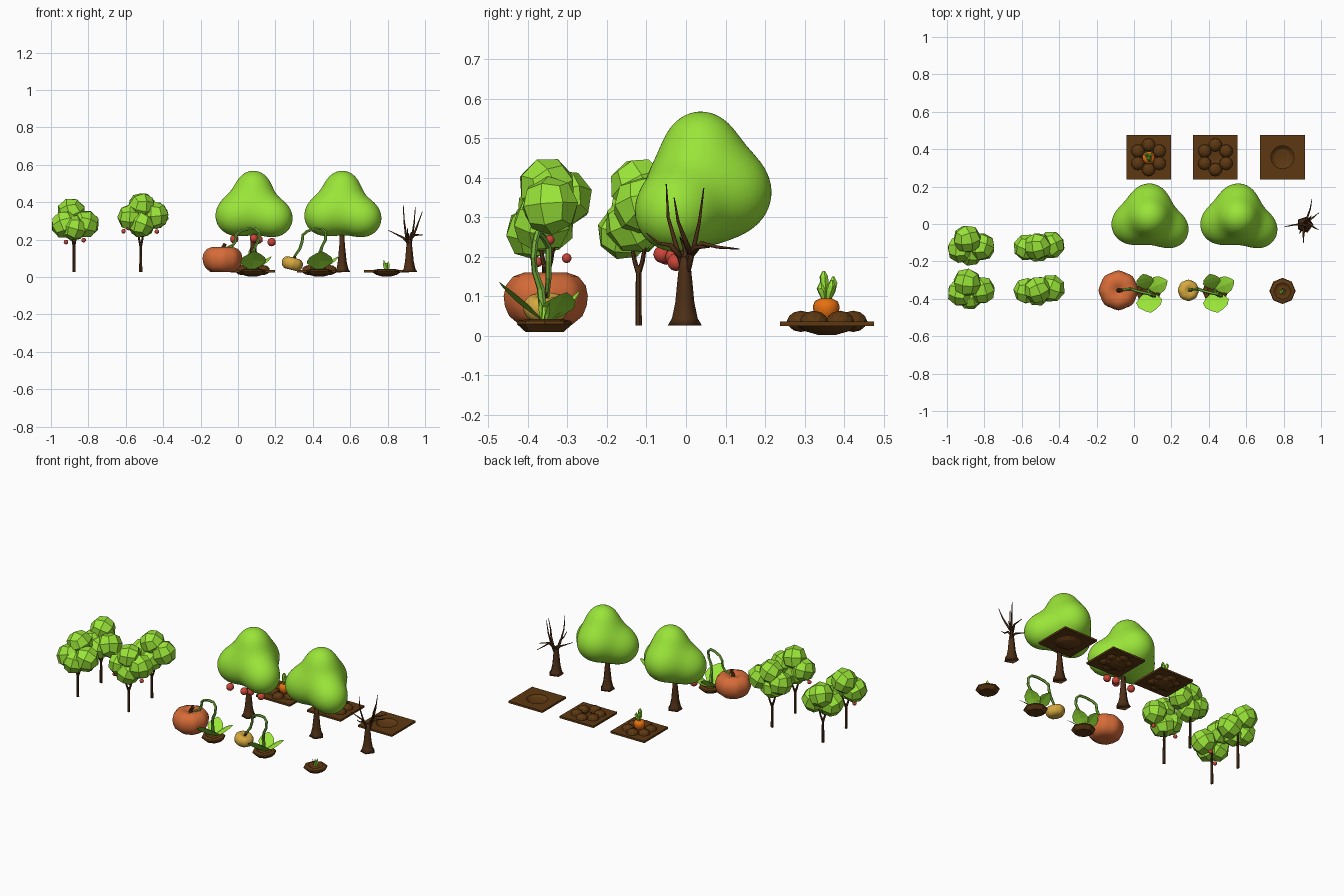
import bpy, bmesh, math, random
from mathutils import Vector, Euler

if "Cube" in bpy.data.objects:
    bpy.data.objects.remove(bpy.data.objects["Cube"])

random.seed(4)
TAU = math.tau

def mat(name, r, g, b):
    m = bpy.data.materials.new(name)
    m.diffuse_color = (r, g, b, 1)
    m.use_nodes = True
    m.node_tree.nodes["Principled BSDF"].inputs["Base Color"].default_value = m.diffuse_color
    return m

GREEN = mat("leaf_green", 0.32, 0.78, 0.04)
DARKGREEN = mat("stem_green", 0.20, 0.5, 0.05)
BARK = mat("bark", 0.075, 0.028, 0.008)
SOIL = mat("soil", 0.11, 0.04, 0.006)
ORANGE = mat("pumpkin_orange", 0.68, 0.15, 0.04)
YELLOW = mat("pumpkin_yellow", 0.68, 0.40, 0.05)
CARROT = mat("carrot_orange", 0.8, 0.16, 0.005)
RED = mat("fruit_red", 0.6, 0.06, 0.04)

def finish(bm, name, m, loc=(0, 0, 0), smooth=False):
    bmesh.ops.recalc_face_normals(bm, faces=bm.faces)
    for f in bm.faces:
        f.smooth = smooth
    me = bpy.data.meshes.new(name)
    bm.to_mesh(me)
    bm.free()
    me.materials.append(m)
    ob = bpy.data.objects.new(name, me)
    ob.location = loc
    bpy.context.collection.objects.link(ob)
    return ob

def loft(bm, rings, caps=True):
    vs = [[bm.verts.new(p) for p in r] for r in rings]
    n = len(vs[0])
    for a, b in zip(vs, vs[1:]):
        for i in range(n):
            bm.faces.new((a[i], a[(i + 1) % n], b[(i + 1) % n], b[i]))
    if caps:
        bm.faces.new(vs[0][::-1])
        bm.faces.new(vs[-1])

def lathe(bm, prof, n, rib=lambda a: 1):
    loft(bm, [[(r * rib(TAU * i / n) * math.cos(TAU * i / n), r * rib(TAU * i / n) * math.sin(TAU * i / n), z)
               for i in range(n)] for r, z in prof])

def tube(bm, pts, radii, n=6):
    pts = [Vector(p) for p in pts]
    side, rings = Vector((0.3, 1, 0.1)), []
    for i, (p, r) in enumerate(zip(pts, radii)):
        t = (pts[min(i + 1, len(pts) - 1)] - pts[max(i - 1, 0)]).normalized()
        side = (side - t * side.dot(t)).normalized()
        up = t.cross(side)
        rings.append([p + r * (math.cos(TAU * k / n) * side + math.sin(TAU * k / n) * up) for k in range(n)])
    loft(bm, rings)

def ball(bm, c, r, subdiv=2, squash=1):
    for v in bmesh.ops.create_icosphere(bm, subdivisions=subdiv, radius=r)['verts']:
        v.co = Vector((v.co.x, v.co.y, v.co.z * squash)) + Vector(c)

def faceted_blob(bm, c, r):
    rot = Euler([random.uniform(-0.5, 0.5) for _ in range(3)]).to_matrix()
    tmp = bmesh.new()
    bmesh.ops.create_cube(tmp, size=1)
    bmesh.ops.subdivide_edges(tmp, edges=tmp.edges, cuts=1, use_grid_fill=True)
    new = {v: bm.verts.new(rot @ v.co.normalized() * r + Vector(c)) for v in tmp.verts}
    for f in tmp.faces:
        bm.faces.new([new[v] for v in f.verts])
    tmp.free()

def leaf(bm, root, tip, w, arch=0.006):
    root, tip = Vector(root), Vector(tip)
    side = (tip - root).cross(Vector((0, 0, 1))).normalized()
    rows = []
    for t, k in ((0, .15), (.2, .65), (.45, 1), (.7, .85), (.9, .4), (1, .05)):
        p = root.lerp(tip, t) + Vector((0, 0, arch * math.sin(math.pi * t)))
        rows.append([bm.verts.new(p + side * w * k * s - Vector((0, 0, 0.008 * k * abs(s)))) for s in (-1, 0, 1)])
    for a, b in zip(rows, rows[1:]):
        for i in (0, 1):
            bm.faces.new((a[i], a[i + 1], b[i + 1], b[i]))

# Four faceted trees; the front row carries berries
BLOBS = {
    -0.877: [(-.047, -.015, .28, .077), (.06, -.002, .283, .077), (-.015, .04, .348, .077), (0, -.037, .262, .07)],
    -0.52: [(.005, .0, .378, .075), (-.053, -.005, .318, .073), (.078, .008, .33, .075), (.003, -.012, .285, .076)]}
BERRIES = {-0.877: [(-.043, -.023, .187), (.052, .05, .197)],
           -0.52: [(-.092, -.01, .245), (.086, .007, .243), (-.066, -.03, .262)]}
for x in BLOBS:
    for y in (-0.12, -0.352):
        bm = bmesh.new()
        for bx, by, bz, r in BLOBS[x]:
            faceted_blob(bm, (bx, by, bz), r)
        finish(bm, "faceted_canopy", GREEN, (x, y, 0))
        bm = bmesh.new()
        tube(bm, [(0, 0, .027), (0, 0, .1), (0, 0, .18)], [.0085, .008, .007])
        for s in (-1, 1):
            tube(bm, [(0, 0, .155), (s * .006, s * .01, .19), (s * .02, s * .022, .26)], [.006, .006, .004])
        finish(bm, "faceted_tree_trunk", BARK, (x, y, 0))
        if y < -0.2:
            bm = bmesh.new()
            for p in BERRIES[x]:
                ball(bm, p, .0125)
            finish(bm, "berries", RED, (x, y, 0), True)

# Rounded canopies: icosphere pushed out to a smooth blend of lobes
LOBES = [(0, .037, .488, .072), (-.105, -.005, .325, .092), (.115, -.032, .312, .089), (0, .122, .362, .085),
         (0, .02, .36, .075)]
def field(p):
    return sum(math.exp(-21 * ((p - Vector(l[:3])).length - l[3])) for l in LOBES)

bm = bmesh.new()
bmesh.ops.create_icosphere(bm, subdivisions=5, radius=1)
core = Vector((0, .03, .36))
for v in bm.verts:
    d, lo, hi = v.co.normalized(), 0, .35
    for _ in range(14):
        mid = (lo + hi) / 2
        lo, hi = (mid, hi) if field(core + d * mid) > 1 else (lo, mid)
    v.co = core + d * lo
canopy = finish(bm, "round_canopy", GREEN, (.083, 0, 0), True)
twin = canopy.copy()
twin.name = "round_canopy_second"
twin.location.x = .558
bpy.context.collection.objects.link(twin)

# Flared trunks for both round trees and the bare tree
for x in (.08, .555, .914):
    bm = bmesh.new()
    lathe(bm, [(.041, .027), (.031, .045), (.023, .085), (.019, .13), (.015, .17), (.01, .2 if x > .9 else .27)], 10,
          lambda a: 1 + .1 * math.cos(5 * a))
    finish(bm, "flared_trunk", BARK, (x, -.003, 0), True)
bm = bmesh.new()
for pts in ([(0, 0, .15), (-.016, -.024, .225), (-.026, -.045, .3), (-.03, -.05, .385)],
            [(0, 0, .15), (.018, .02, .225), (.028, .034, .29), (.034, .045, .375)],
            [(0, 0, .18), (-.03, -.002, .21), (-.06, -.005, .225), (-.11, -.015, .25)],
            [(0, 0, .19), (.014, .04, .235), (.028, .08, .225), (.038, .135, .22)],
            [(.014, .01, .21), (.035, -.005, .25), (.05, -.02, .29), (.072, -.03, .35)],
            [(-.01, -.014, .2), (-.006, -.04, .23), (-.008, -.07, .235), (-.008, -.1, .26)],
            [(.014, .014, .21), (.03, .025, .225), (.05, .04, .225), (.075, .06, .225)]):
    tube(bm, pts, [.009, .006, .004, .0015])
finish(bm, "bare_branches", BARK, (.914, 0, 0), True)

# Hanging fruit on the first round tree
bm = bmesh.new()
for p in ((-.02, -.05, .203), (.085, -.06, .207), (.18, -.025, .187), (.11, -.03, .2)):
    ball(bm, p, .023)
finish(bm, "tree_fruit", RED, smooth=True)

# Soil mounds with vine plants, the last only a sprout
for k, x in enumerate((.078, .435, .794)):
    bm = bmesh.new()
    lathe(bm, [(.048, .01), (.07, .03), (.067, .038), (.045, .043), (.03, .037), (.012, .04)], 8)
    finish(bm, "soil_mound", SOIL, (x, -.358, 0))
    bm = bmesh.new()
    if k == 2:
        leaf(bm, (-.003, 0, .035), (-.014, -.012, .092), .012, 0)
        leaf(bm, (.003, 0, .035), (.01, .012, .085), .012, 0)
        tube(bm, [(0, 0, .035), (0, 0, .075)], [.01, .006])
        finish(bm, "sprout", GREEN, (x, -.358, 0))
        continue
    leaf(bm, (-.005, -.005, .04), (.012, -.115, .137), .07)
    leaf(bm, (0, .01, .04), (.1, .055, .11), .048)
    leaf(bm, (-.01, .01, .04), (-.03, .09, .115), .048)
    finish(bm, "plant_leaves", GREEN, (x, -.358, 0))
    bm = bmesh.new()
    tube(bm, [(0, 0, .035), (0, -.01, .12), (.015, -.025, .165), (.033, -.028, .2), (.033, -.024, .24), (.012, -.018, .26),
              (-.025, -.01, .258), (-.065, 0, .245), (-.088, .01, .225), (-.092, .01, .19), (-.105, .01, .17 if k == 0 else .15),
              (-.14, .006, .155 if k == 0 else .1)], [.012, .01] + [.008] * 9 + [.006])
    finish(bm, "vine", DARKGREEN, (x, -.358, 0))

# Ribbed pumpkins with stems
PUMPKIN = [(.25, -.58), (.62, -.58), (.87, -.38), (.97, -.15), (1, .08), (.95, .32), (.78, .53), (.52, .62), (.25, .55), (.05, .46)]
for x, z, r, h, m, tilt in ((-.083, .092, .104, .11, ORANGE, 0), (.29, .07, .056, .055, YELLOW, .25)):
    bm = bmesh.new()
    lathe(bm, [(a * r, b * h) for a, b in PUMPKIN], 32, lambda a: 1 + .025 * math.cos(8 * a))
    finish(bm, "pumpkin", m, (x, -.355, z), True).rotation_euler.y = tilt
    bm = bmesh.new()
    tube(bm, [(0, 0, h * .4), (.02 * r, 0, h * .6), (.15 * r, 0, h * .78)], [r * .16, r * .09, r * .1])
    finish(bm, "pumpkin_stem", BARK, (x, -.355, z)).rotation_euler.y = tilt

# Square soil plots with a dished centre; two have a ring of clods
def ring(r, z, square=False, n=24):
    out = []
    for i in range(n):
        c, s = math.cos(TAU * i / n), math.sin(TAU * i / n)
        q = r / max(abs(c), abs(s)) if square else r
        out.append((q * c, q * s, z))
    return out

for k, x in enumerate((.078, .435, .794)):
    bm = bmesh.new()
    loft(bm, [ring(.015, .02), ring(.045, .024), ring(.062, .037), ring(.119, .037, True), ring(.119, .025, True),
              ring(.075, .025), ring(.055, .012), ring(.02, .002)])
    finish(bm, "soil_plot", SOIL, (x, .357, 0))
    if k < 2:
        bm = bmesh.new()
        for i in range(6):
            a = TAU * (i + .5) / 6
            ball(bm, (.066 * math.cos(a), .066 * math.sin(a), .037), .036, 2, .75)
        finish(bm, "soil_clods", SOIL, (x, .357, 0))

# Carrot with its leafy top
bm = bmesh.new()
lathe(bm, [(.02, .03), (.032, .06), (.034, .075), (.029, .088), (.015, .095)], 16)
finish(bm, "carrot", CARROT, (.078, .355, 0), True)
bm = bmesh.new()
for dx, dy, z in ((0, -.006, .165), (-.012, .018, .15), (.012, .014, .142), (.006, -.014, .135)):
    tube(bm, [(dx * .3, dy * .3, .09), (dx * .7, dy * .7, .115), (dx, dy, z - .014), (dx, dy, z)], [.006, .012, .011, .003])
finish(bm, "carrot_top", GREEN, (.078, .355, 0))
